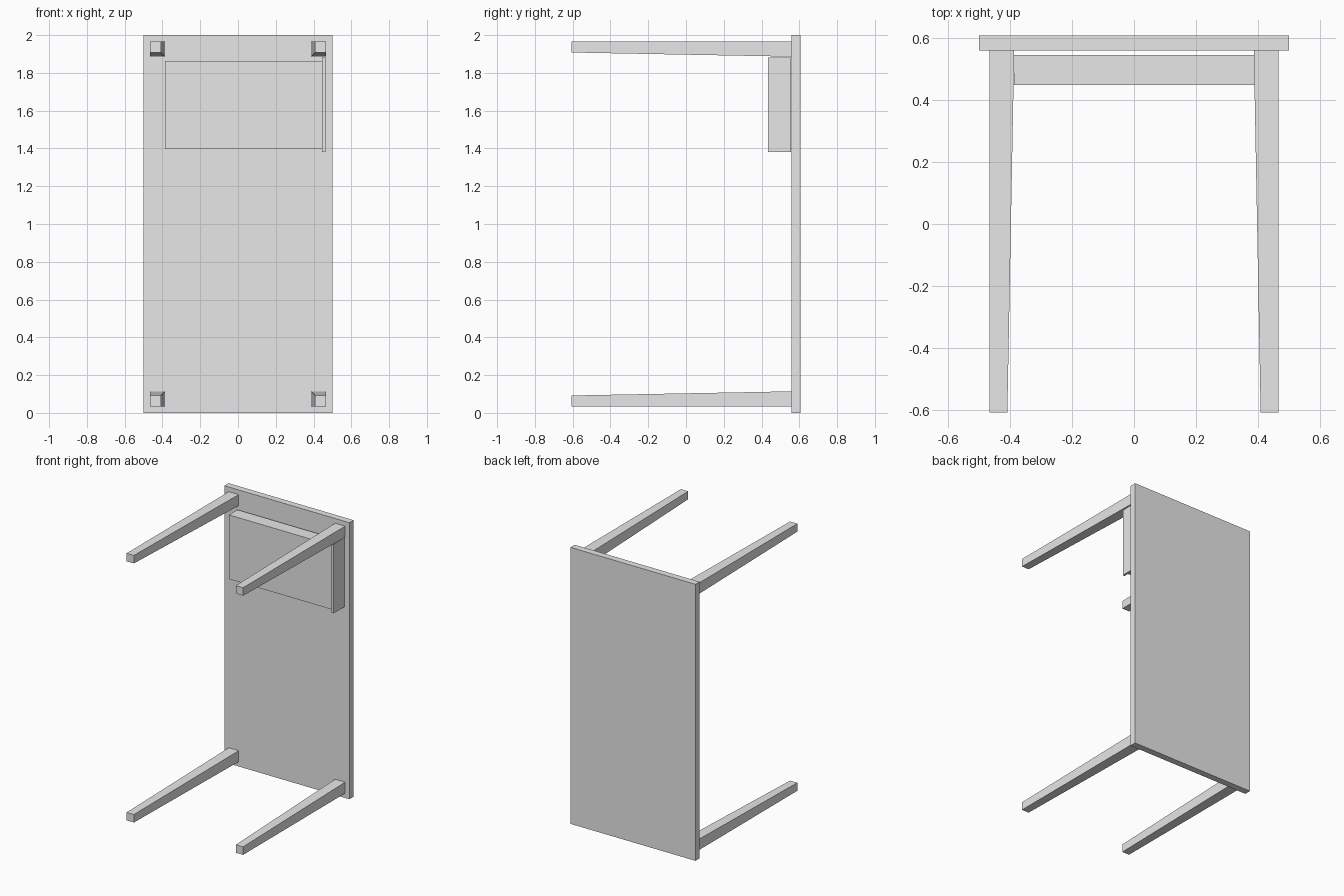
import bpy
import bmesh
from mathutils import Vector

cube = bpy.data.objects.get("Cube")
if cube:
    bpy.data.objects.remove(cube, do_unlink=True)

# Single flat colour
grey = bpy.data.materials.new("plain_grey")
grey.use_nodes = True
grey.diffuse_color = (0.8, 0.8, 0.8, 1)
grey.node_tree.nodes["Principled BSDF"].inputs["Base Color"].default_value = (0.8, 0.8, 0.8, 1)


def finish(name, bm):
    bmesh.ops.recalc_face_normals(bm, faces=bm.faces)
    mesh = bpy.data.meshes.new(name)
    bm.to_mesh(mesh)
    bm.free()
    mesh.materials.append(grey)
    obj = bpy.data.objects.new(name, mesh)
    bpy.context.collection.objects.link(obj)
    return obj


def box_mesh(low, high):
    """Box between two opposite corners."""
    low, high = Vector(low), Vector(high)
    bm = bmesh.new()
    bmesh.ops.create_cube(bm, size=1)
    for v in bm.verts:
        v.co = (low + high) / 2 + v.co * (high - low)
    return bm


# Table top, standing on its short edge
HALF_Y, TOP_Y = 0.607, 0.559
finish("table_top", box_mesh((-0.5, TOP_Y, 0), (0.5, HALF_Y, 2)))

# Four legs: outer sides straight, inner sides tapering towards the foot
OUTER, WIDE, NARROW = 0.466, 0.08, 0.058
for end, z_sign in (("lower", -1), ("upper", 1)):
    for side, x_sign in (("left", 1), ("right", -1)):
        bm = box_mesh((0, -HALF_Y, 0), (1, TOP_Y, 1))
        for v in bm.verts:
            width = WIDE if v.co.y > 0 else NARROW
            v.co.x = x_sign * (OUTER - width * v.co.x)
            v.co.z = 1 + z_sign * (OUTER + 0.5 - width * v.co.z)
        finish(f"{end}_{side}_leg", bm)

# Drawer tray, open towards the table top
bm = box_mesh((-0.386, 0.448, 1.398), (0.446, 0.545, 1.862))
bm.normal_update()
opening = [f for f in bm.faces if f.normal.y > 0.9]
bmesh.ops.inset_region(bm, faces=opening, thickness=0.015)
bmesh.ops.translate(bm, verts=opening[0].verts, vec=(0, -0.082, 0))
finish("drawer_tray", bm)

# Drawer front panel on the long side
finish("drawer_front", box_mesh((0.446, 0.434, 1.382), (0.462, 0.555, 1.882)))
